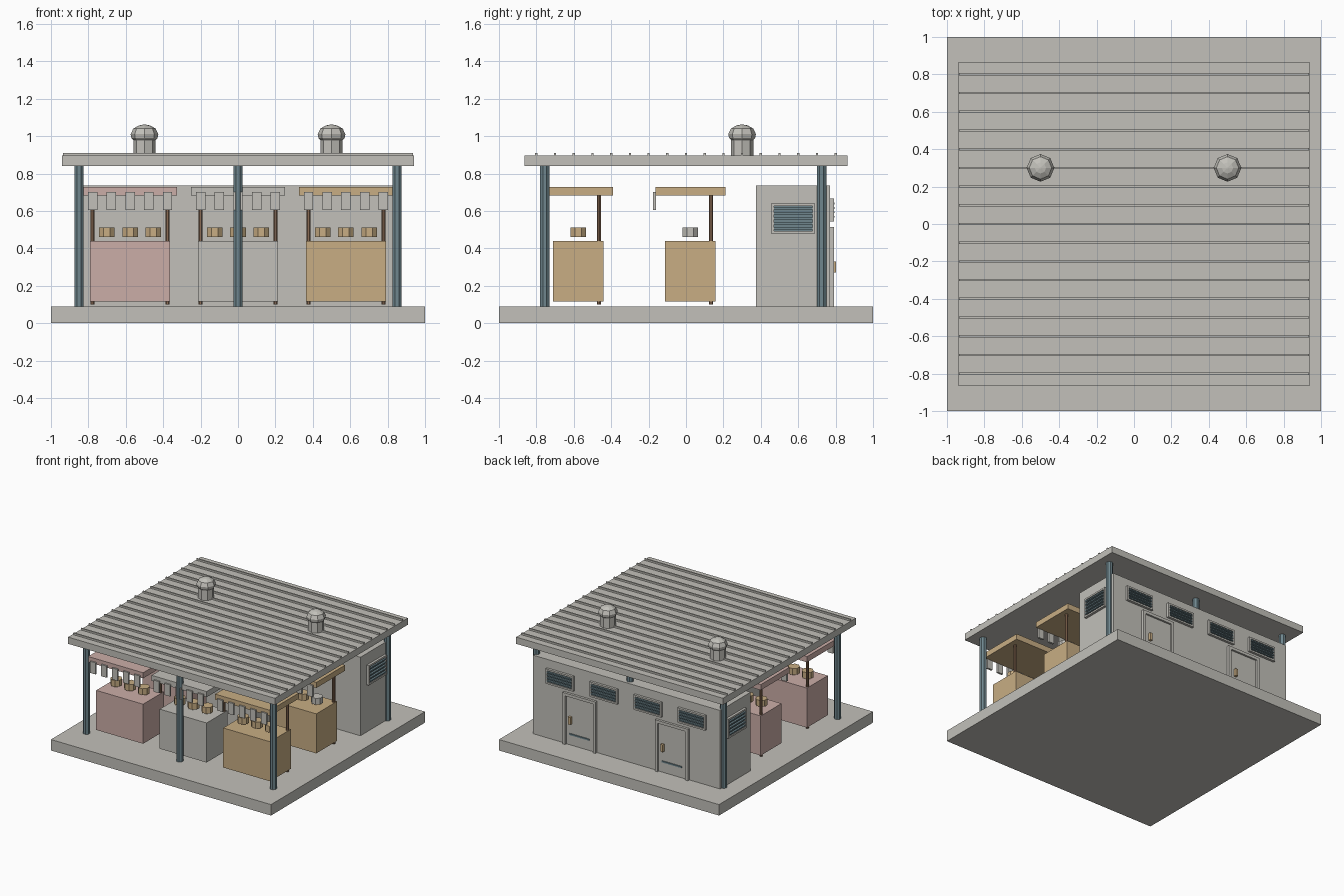
import bpy, bmesh, math
from mathutils import Matrix, Vector

if "Cube" in bpy.data.objects:
    bpy.data.objects.remove(bpy.data.objects["Cube"])


def mat(name, rgb):
    m = bpy.data.materials.new(name)
    m.diffuse_color = (*rgb, 1)
    m.use_nodes = True
    m.node_tree.nodes["Principled BSDF"].inputs["Base Color"].default_value = m.diffuse_color
    return m


GRAY = mat("concrete gray", (0.54, 0.53, 0.49))
TAN = mat("warm tan", (0.58, 0.42, 0.23))
PINK = mat("dusty pink", (0.60, 0.42, 0.39))
STEEL = mat("steel blue", (0.16, 0.24, 0.27))
BROWN = mat("post brown", (0.26, 0.15, 0.09))


def finish(name, bm, m):
    me = bpy.data.meshes.new(name)
    bmesh.ops.recalc_face_normals(bm, faces=bm.faces)
    bm.to_mesh(me)
    bm.free()
    me.materials.append(m)
    ob = bpy.data.objects.new(name, me)
    bpy.context.collection.objects.link(ob)
    return ob


def boxes(name, m, items):
    """Several boxes in one object, each (x0, x1, y0, y1, z0, z1)."""
    bm = bmesh.new()
    for x0, x1, y0, y1, z0, z1 in items:
        mx = Matrix.Translation(((x0 + x1) / 2, (y0 + y1) / 2, (z0 + z1) / 2))
        mx = mx @ Matrix.Diagonal((x1 - x0, y1 - y0, z1 - z0, 1))
        bmesh.ops.create_cube(bm, size=1, matrix=mx)
    return finish(name, bm, m)


def lathe(name, m, x, y, profile, n=8, turn=0.0):
    """Closed faceted solid from (radius, z) rings."""
    bm = bmesh.new()
    rings = [[bm.verts.new((x + r * math.cos(turn + 2 * math.pi * i / n),
                            y + r * math.sin(turn + 2 * math.pi * i / n), z))
              for i in range(n)] for r, z in profile]
    for a, b in zip(rings, rings[1:]):
        for i in range(n):
            j = (i + 1) % n
            bm.faces.new((a[i], a[j], b[j], b[i]))
    bm.faces.new(rings[0])
    bm.faces.new(rings[-1])
    return finish(name, bm, m)


# Floor slab and ribbed roof
boxes("floor_slab", GRAY, [(-1, 1, -1, 1, 0, 0.09)])
boxes("roof_slab", GRAY, [(-0.94, 0.94, -0.863, 0.863, 0.84, 0.895)])
boxes("roof_ribs", GRAY, [(-0.935, 0.935, k / 10 - 0.006, k / 10 + 0.006, 0.89, 0.909)
                          for k in range(-8, 9)])

# Columns
for x in (-0.85, 0, 0.85):
    for y in (-0.755, 0.725):
        lathe("column", STEEL, x, y, [(0.027, 0.09), (0.027, 0.84)], 8, math.pi / 8)

# Roof ventilators
for x in (-0.5, 0.5):
    lathe("ventilator_stem", GRAY, x, 0.3, [(0.06, 0.89), (0.06, 0.985)])
    lathe("ventilator_cap", GRAY, x, 0.3,
          [(0.055, 0.975), (0.07, 0.99), (0.074, 1.01), (0.06, 1.04), (0.03, 1.057), (0.004, 1.062)])

# Back room
boxes("back_room", GRAY, [(-0.85, 0.85, 0.375, 0.77, 0.09, 0.735)])


def frame(cx, z0, z1, w, b, y0, y1, sill=True):
    """Box list for a rectangular frame on the back wall."""
    x0, x1 = cx - w / 2, cx + w / 2
    out = [(x0, x0 + b, y0, y1, z0, z1), (x1 - b, x1, y0, y1, z0, z1),
           (x0 + b, x1 - b, y0, y1, z1 - b, z1)]
    if sill:
        out.append((x0 + b, x1 - b, y0, y1, z0, z0 + b))
    return out


# Doors
for cx in (-0.42, 0.42):
    boxes("door_frame", GRAY, frame(cx, 0.09, 0.513, 0.30, 0.024, 0.765, 0.79, False))
    boxes("door_leaf", GRAY, [(cx - 0.122, cx + 0.122, 0.765, 0.78, 0.094, 0.485)])
    boxes("door_handle", TAN, [(cx + 0.07, cx + 0.092, 0.78, 0.802, 0.27, 0.33)])
    boxes("door_kick_strip", STEEL, [(cx - 0.09, cx + 0.09, 0.78, 0.788, 0.177, 0.189)])


def vent(cx, z0, z1, w, n, place):
    """Louvred vent built against y = 0, then placed on a wall."""
    b = 0.014
    parts = [boxes("vent_frame", GRAY, frame(cx, z0, z1, w, b, -0.005, 0.02)),
             boxes("vent_panel", STEEL, [(cx - w / 2 + b, cx + w / 2 - b, -0.005, 0.008, z0 + b, z1 - b)])]
    step = (z1 - z0 - 2 * b) / n
    parts.append(boxes("vent_louvres", STEEL,
                       [(cx - w / 2 + b, cx + w / 2 - b, 0.006, 0.024,
                         z0 + b + step * (k + 0.3), z0 + b + step * (k + 0.7)) for k in range(n)]))
    for p in parts:
        p.data.transform(place)


# Back wall and side wall vents
for cx in (-0.6, -0.2, 0.2, 0.6):
    vent(cx, 0.543, 0.665, 0.25, 4, Matrix.Translation((0, 0.77, 0)))
for s in (-1, 1):
    vent(0, 0.478, 0.64, 0.235, 5,
         Matrix.Translation((s * 0.85, 0.573, 0)) @ Matrix.Rotation(-s * math.pi / 2, 4, 'Z'))

# Market stalls, two rows of three
for cy in (-0.577, 0.023):
    for cx, colour in ((-0.577, PINK), (0, GRAY), (0.577, TAN)):
        boxes("stall_counter", colour, [(cx - 0.213, cx + 0.213, cy - 0.135, cy + 0.135, 0.115, 0.44)])
        boxes("stall_canopy", colour, [(cx - 0.25, cx + 0.25, cy - 0.187, cy + 0.187, 0.682, 0.728)])
        # Hanging cloth strips along the front of the canopy
        boxes("canopy_strips", GRAY, [(cx + k / 10 - 0.025, cx + k / 10 + 0.025,
                                       cy - 0.199, cy - 0.183, 0.605, 0.70) for k in range(-2, 3)])
        for s in (-1, 1):
            lathe("stall_post", BROWN, cx + s * 0.2, cy + 0.111,
                  [(0.012, 0.10), (0.012, 0.69)], 8, math.pi / 8)
        # Goods on the counter
        for k in (-1, 0, 1):
            last = cy > 0 and cx > 0 and k == 1
            lathe("goods_tub", GRAY if last else TAN, cx + k * 0.125, cy,
                  [(0.045, 0.46), (0.045, 0.512)], 8, math.pi / 8)
